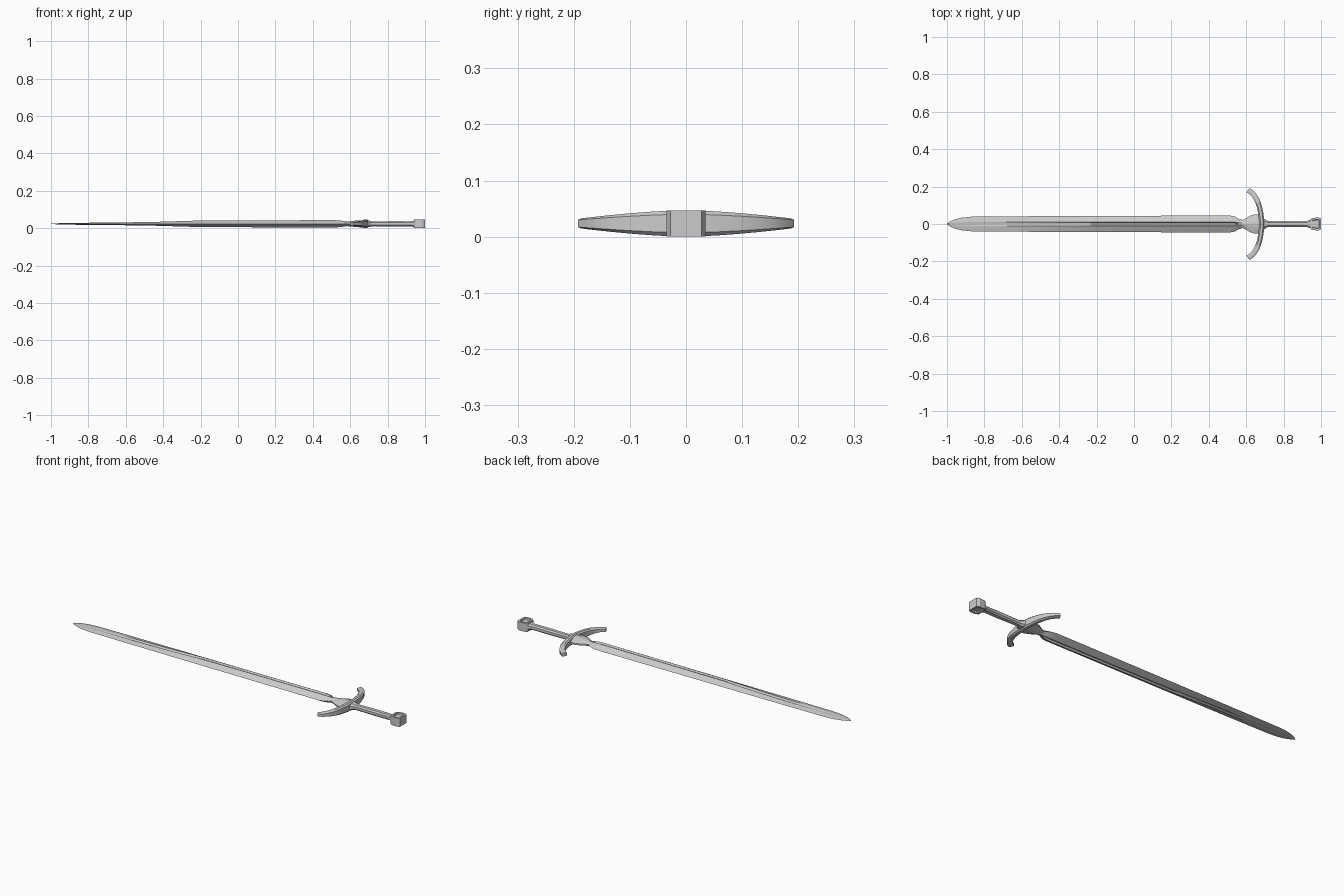
import bpy, bmesh
from mathutils import Vector

if "Cube" in bpy.data.objects:
    bpy.data.objects.remove(bpy.data.objects["Cube"])

ZC = 0.0235  # mid-plane height


def finish(name, bm, angle=0.5):
    bmesh.ops.recalc_face_normals(bm, faces=bm.faces)
    me = bpy.data.meshes.new(name)
    bm.to_mesh(me)
    bm.free()
    ob = bpy.data.objects.new(name, me)
    bpy.context.collection.objects.link(ob)
    bpy.ops.object.select_all(action='DESELECT')
    ob.select_set(True)
    bpy.context.view_layer.objects.active = ob
    bpy.ops.object.shade_smooth_by_angle(angle=angle)
    return ob


def loft(name, rings, angle=0.5):
    bm = bmesh.new()
    loops = [[bm.verts.new(p) for p in r] for r in rings]
    n = len(loops[0])
    for a, b in zip(loops, loops[1:]):
        for i in range(n):
            j = (i + 1) % n
            bm.faces.new((a[i], a[j], b[j], b[i]))
    bm.faces.new(loops[0])
    bm.faces.new(loops[-1])
    return finish(name, bm, angle)


def along_x(stations, section):
    return [[(x, u * hy, ZC + v * hz) for u, v in section] for x, hy, hz in stations]


def symmetric(quarter):
    # mirror a quarter section (from +u towards u=0) into a closed section
    top = quarter + [(-u, v) for u, v in reversed(quarter) if u > 0]
    return top + [(u, -v) for u, v in reversed(top) if v > 0]


octagon = symmetric([(1, 0.5), (0.55, 1)])

# blade: bevelled edges, raised ridges and a central fuller
blade_section = symmetric([(1, 0), (0.36, 0.85), (0.24, 1), (0.1, 0.6), (0, 0.55)])
loft("blade", along_x([
    (-1.0, 0.001, 0.0008), (-0.985, 0.013, 0.002), (-0.96, 0.024, 0.003),
    (-0.92, 0.034, 0.004), (-0.87, 0.039, 0.005), (-0.65, 0.041, 0.007),
    (-0.45, 0.042, 0.010), (-0.22, 0.043, 0.017), (0.1, 0.044, 0.0185),
    (0.515, 0.045, 0.0195), (0.54, 0.040, 0.018), (0.56, 0.028, 0.016),
    (0.58, 0.022, 0.013)], blade_section))

# flared shoulder between blade and guard
shoulder_section = symmetric([(1, 0.25), (0.3, 1)])
loft("shoulder", along_x([
    (0.555, 0.020, 0.013), (0.58, 0.021, 0.0125), (0.60, 0.031, 0.014),
    (0.62, 0.043, 0.016), (0.64, 0.050, 0.018), (0.665, 0.051, 0.019),
    (0.685, 0.047, 0.019)], shoulder_section))

# curved crossguard, half path mirrored across y
half = [(0.610, 0.181), (0.628, 0.169), (0.645, 0.150), (0.660, 0.124),
        (0.671, 0.092), (0.678, 0.055), (0.682, 0.025), (0.683, 0)]
path = [Vector(p) for p in half + [(x, -y) for x, y in reversed(half[:-1])]]
rings = []
for i, p in enumerate(path):
    t = (path[min(i + 1, len(path) - 1)] - path[max(i - 1, 0)]).normalized()
    nrm = Vector((-t.y, t.x))
    hz = 0.0235 - 0.0145 * (abs(p.y) / 0.181) ** 1.6
    rings.append([(p.x + nrm.x * u * 0.014, p.y + nrm.y * u * 0.014, ZC + v * hz)
                  for u, v in symmetric([(1, 0.7), (0.5, 1)])])
loft("crossguard", rings)

# grip with a collar at each end
loft("grip", along_x([
    (0.68, 0.034, 0.019), (0.70, 0.026, 0.018), (0.715, 0.016, 0.0135),
    (0.735, 0.0155, 0.013), (0.83, 0.017, 0.014), (0.925, 0.0165, 0.0135),
    (0.94, 0.022, 0.017), (0.955, 0.029, 0.021)], octagon))

# pommel: chamfered block with recessed faces above and below
side = [(0.942, 0.024), (0.953, 0.032), (0.985, 0.035), (1.0, 0.028)]
outline = side + [(x, -y) for x, y in reversed(side)]
bm = bmesh.new()
low = [bm.verts.new((x, y, 0)) for x, y in outline]
high = [bm.verts.new((x, y, 2 * ZC)) for x, y in outline]
n = len(outline)
for i in range(n):
    j = (i + 1) % n
    bm.faces.new((low[i], low[j], high[j], high[i]))
caps = [bm.faces.new(low), bm.faces.new(high)]
bmesh.ops.recalc_face_normals(bm, faces=bm.faces)
bmesh.ops.inset_individual(bm, faces=caps, thickness=0.011)
bmesh.ops.inset_individual(bm, faces=caps, thickness=0.003, depth=-0.007)
finish("pommel", bm)
